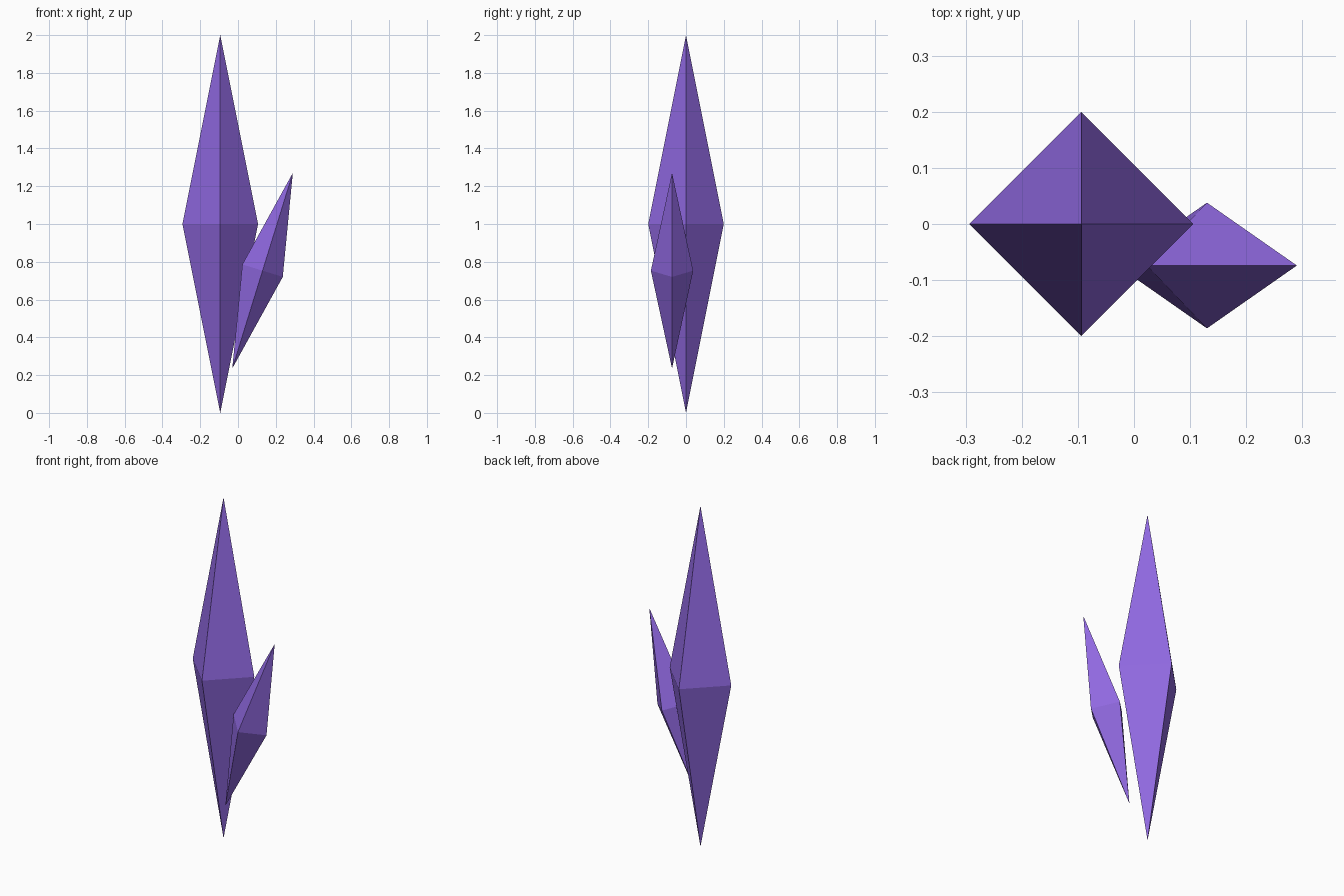
import bpy
import bmesh
from math import radians, cos, sin, pi

cube = bpy.data.objects.get("Cube")
if cube:
    bpy.data.objects.remove(cube, do_unlink=True)

# Single violet crystal colour
violet = bpy.data.materials.new("violet_crystal")
violet.use_nodes = True
colour = (0.28, 0.14, 0.75, 1)
violet.diffuse_color = colour
violet.node_tree.nodes["Principled BSDF"].inputs["Base Color"].default_value = colour


def crystal(name, centre, radius, half_height, lean=0):
    """Four-sided double pyramid, leaning sideways by an angle in degrees."""
    bm = bmesh.new()
    waist = [bm.verts.new((radius * cos(i * pi / 2), radius * sin(i * pi / 2), 0))
             for i in range(4)]
    top = bm.verts.new((0, 0, half_height))
    bottom = bm.verts.new((0, 0, -half_height))
    for i, corner in enumerate(waist):
        following = waist[(i + 1) % 4]
        bm.faces.new((corner, following, top))
        bm.faces.new((following, corner, bottom))
    mesh = bpy.data.meshes.new(name)
    bm.to_mesh(mesh)
    bm.free()
    mesh.materials.append(violet)
    shard = bpy.data.objects.new(name, mesh)
    shard.location = centre
    shard.rotation_euler.y = radians(lean)
    bpy.context.collection.objects.link(shard)


# Tall upright crystal and the small leaning one beside it
crystal("large_crystal", (-0.094, 0, 1), 0.2, 1)
crystal("small_crystal", (0.13, -0.074, 0.753), 0.112, 0.542, 17.2)
